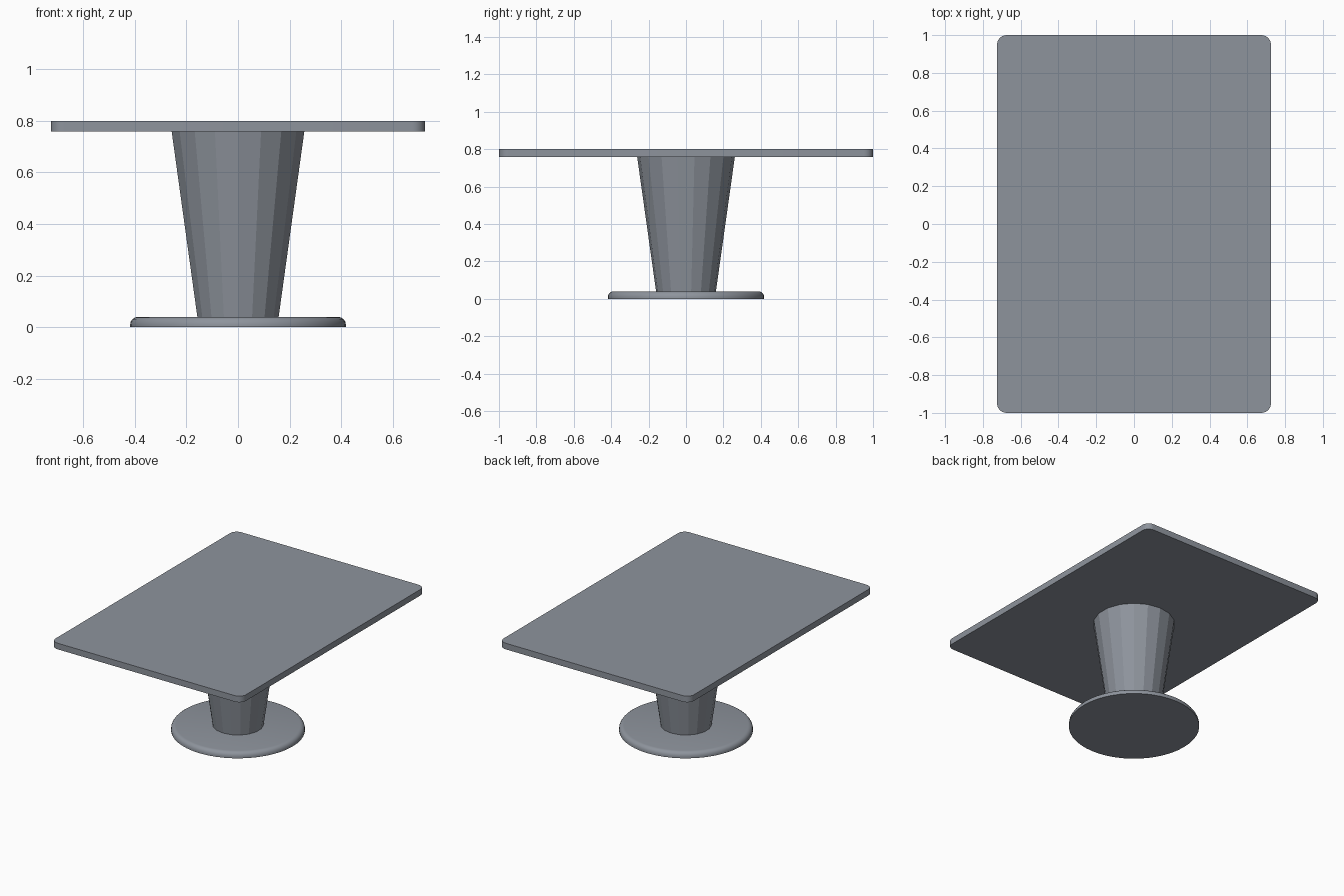
import bpy, bmesh
from math import cos, sin, pi, radians

if "Cube" in bpy.data.objects:
    bpy.data.objects.remove(bpy.data.objects["Cube"])

# Dark slate grey shared by all parts
slate = bpy.data.materials.new("slate_grey")
slate.diffuse_color = (0.27, 0.295, 0.335, 1)
slate.use_nodes = True
slate.node_tree.nodes["Principled BSDF"].inputs["Base Color"].default_value = slate.diffuse_color


def make_object(name, bm):
    bmesh.ops.recalc_face_normals(bm, faces=bm.faces)
    mesh = bpy.data.meshes.new(name)
    bm.to_mesh(mesh)
    bm.free()
    mesh.materials.append(slate)
    obj = bpy.data.objects.new(name, mesh)
    bpy.context.collection.objects.link(obj)
    return obj


def lathe(name, profile, sides):
    """Capped solid of revolution from (radius, z) points, listed bottom to top."""
    bm = bmesh.new()
    rings = [[bm.verts.new((r * sin(2 * pi * i / sides), -r * cos(2 * pi * i / sides), z))
              for i in range(sides)] for r, z in profile]
    for a, b in zip(rings, rings[1:]):
        for i in range(sides):
            j = (i + 1) % sides
            bm.faces.new((a[i], a[j], b[j], b[i]))
    bm.faces.new(rings[0][::-1])
    bm.faces.new(rings[-1])
    return make_object(name, bm)


def rounded_slab(name, hx, hy, radius, z0, z1, steps=6):
    """Rectangular slab with rounded vertical corners."""
    bm = bmesh.new()
    corners = [(1, 1), (-1, 1), (-1, -1), (1, -1)]
    outline = []
    for k, (sx, sy) in enumerate(corners):
        for s in range(steps + 1):
            a = (k + s / steps) * pi / 2
            outline.append(bm.verts.new((sx * (hx - radius) + radius * cos(a),
                                         sy * (hy - radius) + radius * sin(a), z0)))
    face = bm.faces.new(outline)
    top = bmesh.ops.extrude_face_region(bm, geom=[face], use_keep_orig=True)["geom"]
    verts = [v for v in top if isinstance(v, bmesh.types.BMVert)]
    bmesh.ops.translate(bm, verts=verts, vec=(0, 0, z1 - z0))
    return make_object(name, bm)


# Round foot with a rounded upper edge
R, H, B = 0.418, 0.04, 0.03
edge = [(R - B + B * cos(t * pi / 8), H - B + B * sin(t * pi / 8)) for t in range(5)]
base = lathe("base_plate", [(R, 0)] + edge, 48)

# Faceted pedestal, flaring towards the top
lathe("pedestal", [(0.16, 0.04), (0.261, 0.758)], 18)

# Table top
top = rounded_slab("table_top", 0.725, 1.0, 0.05, 0.758, 0.80)

# Smooth the round parts, keep edges sharp
for obj in (base, top):
    bpy.ops.object.select_all(action='DESELECT')
    obj.select_set(True)
    bpy.context.view_layer.objects.active = obj
    bpy.ops.object.shade_smooth_by_angle(angle=radians(30))
